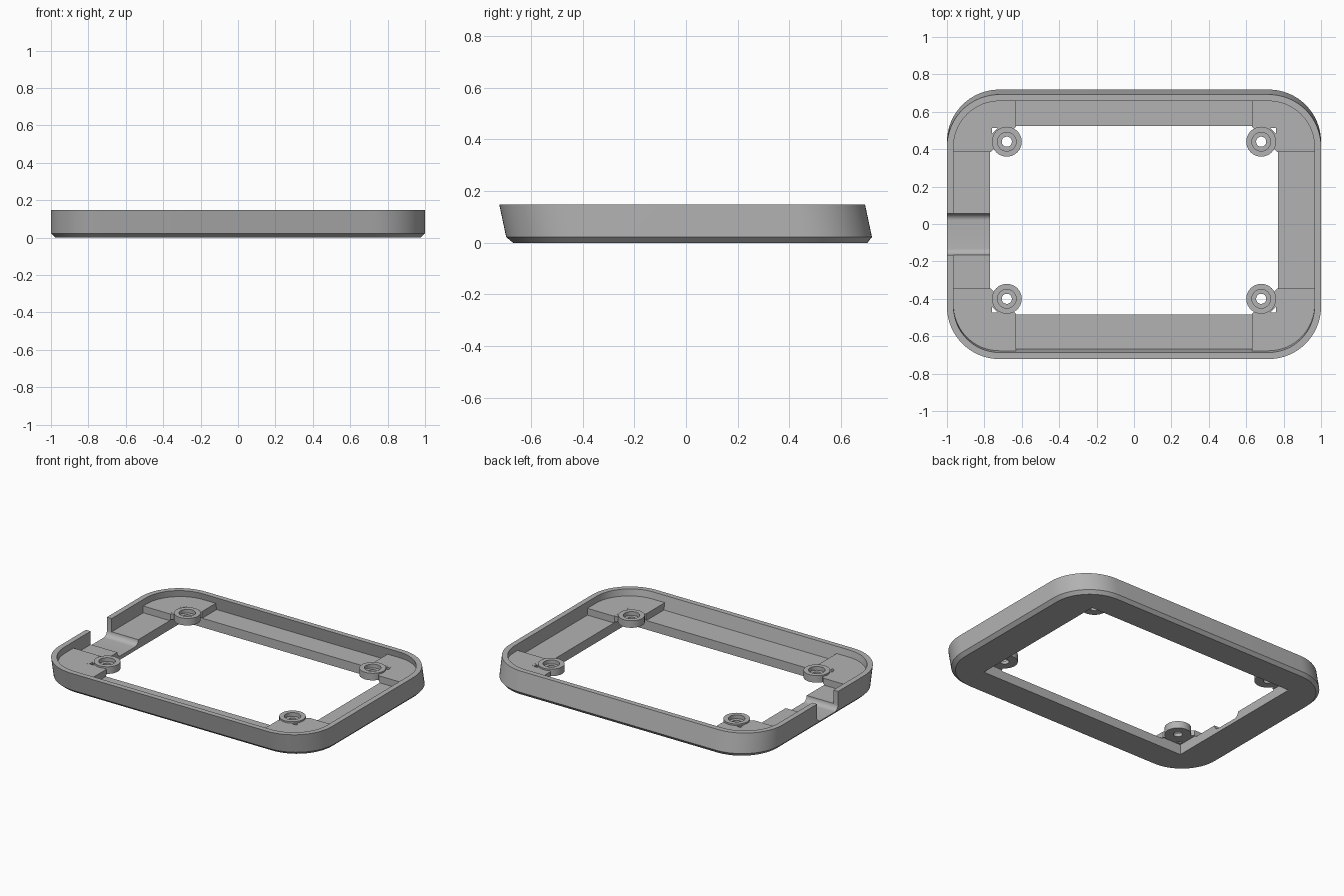
import bpy, bmesh, math

if "Cube" in bpy.data.objects:
    bpy.data.objects.remove(bpy.data.objects["Cube"])

SHEAR = -0.212                      # y lean per unit of height
TOP, PAD, FLOOR = 0.148, 0.105, 0.06
CY = 0.02                           # centre of the opening in y

grey = bpy.data.materials.new("plain grey")
grey.diffuse_color = (0.45, 0.45, 0.45, 1)
grey.use_nodes = True
grey.node_tree.nodes["Principled BSDF"].inputs["Base Color"].default_value = grey.diffuse_color


def make(name, bm):
    bmesh.ops.recalc_face_normals(bm, faces=bm.faces)
    me = bpy.data.meshes.new(name)
    bm.to_mesh(me)
    bm.free()
    me.materials.append(grey)
    ob = bpy.data.objects.new(name, me)
    bpy.context.collection.objects.link(ob)
    return ob


def loft(name, rings):
    """Closed solid through rings of 3D points."""
    bm = bmesh.new()
    loops = [[bm.verts.new(p) for p in r] for r in rings]
    for a, b in zip(loops, loops[1:]):
        for i in range(len(a)):
            j = (i + 1) % len(a)
            bm.faces.new((a[i], a[j], b[j], b[i]))
    bm.faces.new(loops[0][::-1])
    bm.faces.new(loops[-1])
    return make(name, bm)


def outline(inset, z, n=16):
    """Rounded rectangle, leaning with height."""
    r, pts = 0.28 - inset, []
    for k, (sx, sy) in enumerate(((1, 1), (-1, 1), (-1, -1), (1, -1))):
        for i in range(n + 1):
            a = (k + i / n) * math.pi / 2
            pts.append((sx * 0.72 + r * math.cos(a),
                        sy * 0.427 + r * math.sin(a) + 0.0165 + SHEAR * z, z))
    return pts


def prism(name, pts, z0, z1):
    return loft(name, [[(x, y, z) for x, y in pts] for z in (z0, z1)])


def box(name, x0, x1, y0, y1, z0, z1):
    return prism(name, [(x0, y0), (x1, y0), (x1, y1), (x0, y1)], z0, z1)


def disc(name, x, y, r, z0, z1, n=32):
    return prism(name, [(x + r * math.cos(i * math.tau / n), y + r * math.sin(i * math.tau / n))
                        for i in range(n)], z0, z1)


def boolean(ob, tool, op="DIFFERENCE"):
    m = ob.modifiers.new("cut", "BOOLEAN")
    m.operation, m.object, m.solver = op, tool, "EXACT"
    bpy.context.view_layer.objects.active = ob
    bpy.ops.object.modifier_apply(modifier=m.name)
    bpy.data.objects.remove(tool)


# Leaning outer body with a chamfered foot
frame = loft("frame", [outline(0.022, 0), outline(0, 0.022), outline(0, TOP)])

# Upper recess inside the rim, leaving the corner pads
boolean(frame, loft("recess", [outline(0.035, PAD), outline(0.035, 0.2)]))

# Deeper floor between the corner pads
for limits in ((-0.63, 0.63, -1, 1), (-1, 1, CY - 0.365, CY + 0.365)):
    deep = loft("deep", [outline(0.035, FLOOR), outline(0.035, PAD + 0.01)])
    boolean(deep, box("limit", *limits, 0, 0.3), "INTERSECT")
    boolean(frame, deep)

# Central opening
boolean(frame, box("opening", -0.77, 0.77, CY - 0.505, CY + 0.505, -0.1, 0.3))

# Cable notch through the left wall, rounded at the bottom
NB, NR = 0.025, 0.035
prof = [(-0.165, 0.3)]
for cy, a0 in ((-0.165 + NR, math.pi), (0.055 - NR, 1.5 * math.pi)):
    for i in range(9):
        a = a0 + i * math.pi / 16
        prof.append((cy + NR * math.cos(a), NB + NR + NR * math.sin(a)))
prof.append((0.055, 0.3))
boolean(frame, loft("notch", [[(x, y, z) for y, z in prof] for x in (-1.1, -0.7)]))

# Screw bosses joined to the opening corners by small gussets
parts = [frame]
for sx, xn in ((-1, "left"), (1, "right")):
    for sy, yn in ((-1, "front"), (1, "back")):
        def at(pts):
            return [(sx * x, CY + sy * y) for x, y in pts]
        bx, by = sx * 0.68, CY + sy * 0.42
        boss = disc(f"{yn}_{xn}_boss", bx, by, 0.08, 0.068, 0.115)
        web = prism("web", at([(0.775, 0.365), (0.765, 0.365), (0.745, 0.385), (0.68, 0.42),
                               (0.65, 0.48), (0.63, 0.5), (0.63, 0.51), (0.775, 0.51)]),
                    0.068, PAD - 0.0005)
        boolean(boss, web, "UNION")
        boolean(boss, prism("slot", at([(0.758, 0.493), (0.728, 0.493), (0.758, 0.463)]), 0, 0.3))
        boolean(boss, disc("bore", bx, by, 0.027, 0, 0.3))
        boolean(boss, disc("counterbore", bx, by, 0.05, 0.09, 0.3))
        parts.append(boss)

# Smooth rounded walls, crisp edges
for ob in parts:
    bpy.ops.object.select_all(action="DESELECT")
    ob.select_set(True)
    bpy.context.view_layer.objects.active = ob
    bpy.ops.object.shade_smooth_by_angle(angle=math.radians(30))
